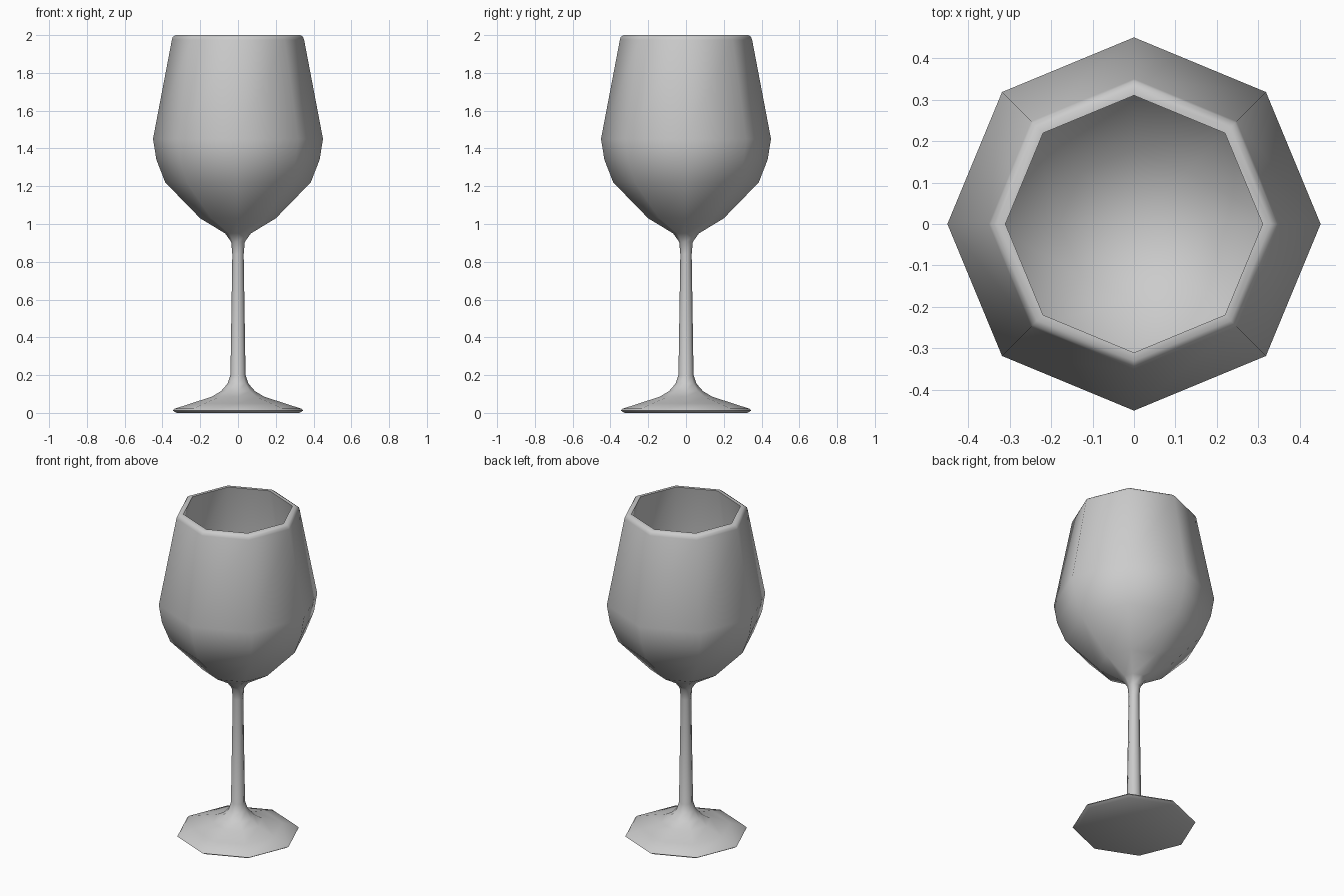
import bpy, bmesh, math

if "Cube" in bpy.data.objects:
    bpy.data.objects.remove(bpy.data.objects["Cube"])

SIDES = 8

# Half profile (radius, height): under the foot, up the outside, over the rim, down the inside
profile = [
    (0, 0), (0.325, 0), (0.345, 0.012), (0.335, 0.022), (0.25, 0.05),
    (0.14, 0.085), (0.09, 0.115), (0.055, 0.155), (0.04, 0.20),      # foot flare
    (0.03, 0.84), (0.036, 0.905), (0.068, 0.95),                     # stem
    (0.20, 1.03), (0.385, 1.22), (0.432, 1.34), (0.45, 1.45),        # bowl outside
    (0.35, 1.975), (0.345, 1.99), (0.33, 2.0), (0.31, 2.0),          # rim
    (0.41, 1.45), (0.395, 1.35), (0.35, 1.235), (0.18, 1.065), (0, 1.01),  # bowl inside
]


def lathe(name, points, sides):
    """Revolve a half profile around z; points on the axis become poles."""
    bm = bmesh.new()
    rings = []
    for r, z in points:
        n = sides if r > 0 else 1
        rings.append([bm.verts.new((r * math.cos(2 * math.pi * i / sides),
                                    r * math.sin(2 * math.pi * i / sides), z))
                      for i in range(n)])
    for a, b in zip(rings, rings[1:]):
        for i in range(sides):
            j = (i + 1) % sides
            quad = [a[i % len(a)], a[j % len(a)], b[j % len(b)], b[i % len(b)]]
            bm.faces.new(list(dict.fromkeys(quad)))
    bmesh.ops.recalc_face_normals(bm, faces=bm.faces)
    mesh = bpy.data.meshes.new(name)
    bm.to_mesh(mesh)
    bm.free()
    obj = bpy.data.objects.new(name, mesh)
    bpy.context.collection.objects.link(obj)
    return obj


# Wine glass: foot, stem and hollow bowl in one turned piece
glass = lathe("wine_glass", profile, SIDES)
bpy.context.view_layer.objects.active = glass
glass.select_set(True)
bpy.ops.object.shade_smooth_by_angle(angle=math.radians(60))
